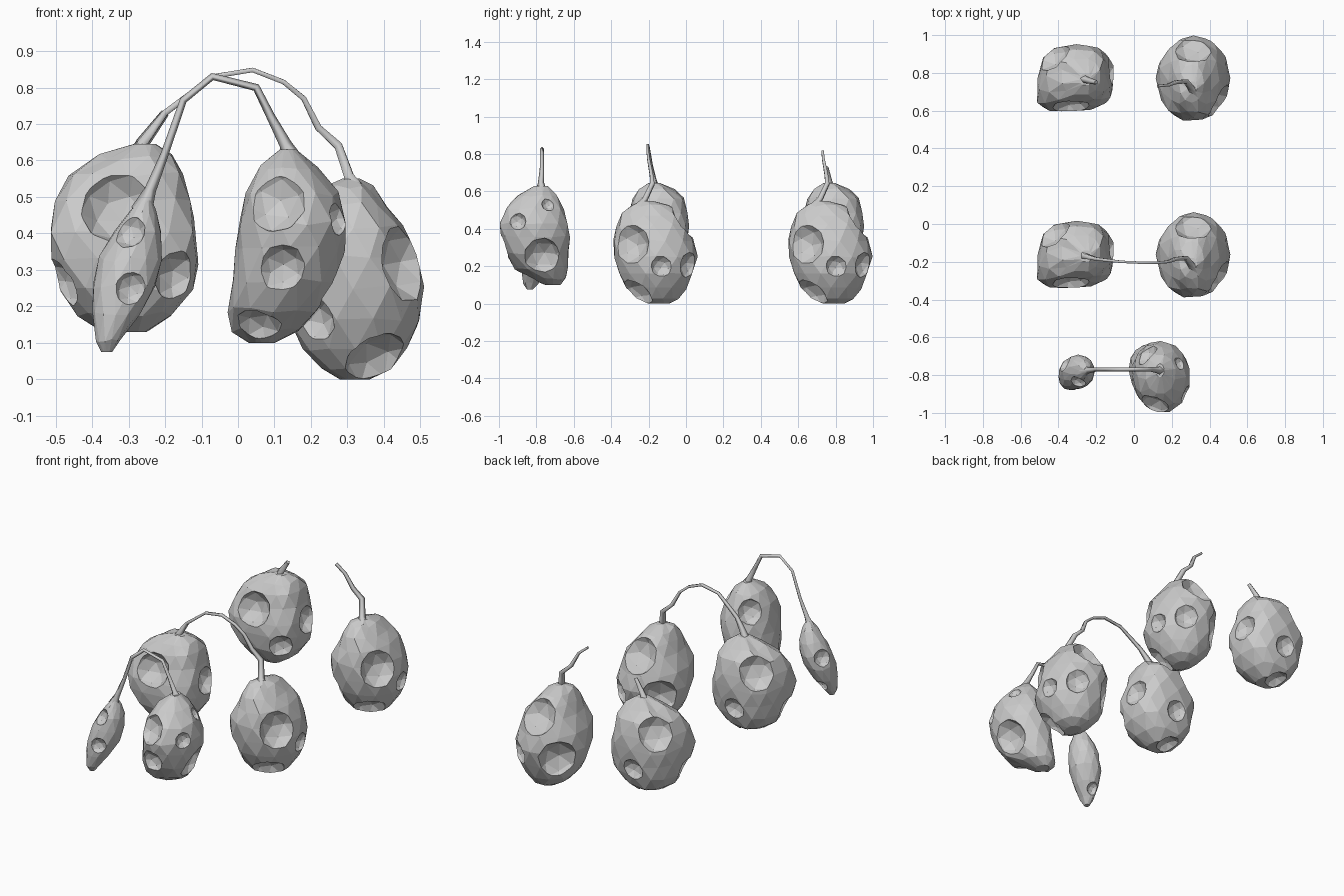
import bpy, bmesh, math, random
from mathutils import Vector, Euler
from mathutils.bvhtree import BVHTree

if "Cube" in bpy.data.objects:
    bpy.data.objects.remove(bpy.data.objects["Cube"])

random.seed(4)
SIDES = 12


def add_object(name, data):
    ob = bpy.data.objects.new(name, data)
    bpy.context.collection.objects.link(ob)
    return ob


def volume(mesh):
    bm = bmesh.new()
    bm.from_mesh(mesh)
    closed = all(len(e.link_faces) == 2 for e in bm.edges)
    v = bm.calc_volume()
    bm.free()
    return v if closed else 0


def scoop(body, loc, out, r):
    """Cut one crater; retry with a nudged cutter if the cut is not clean."""
    before = body.data.copy()
    v0 = volume(before)
    for attempt in range(6):
        cb = bmesh.new()
        bmesh.ops.create_icosphere(cb, subdivisions=2, radius=r * 1.2)
        cm = bpy.data.meshes.new("cutter")
        cb.to_mesh(cm)
        cb.free()
        cutter = add_object("cutter", cm)
        cutter.hide_render = True
        cutter.location = loc + out * r * (0.5 - 0.02 * attempt)
        cutter.rotation_euler = Euler([random.uniform(0, 3) for _ in range(3)])
        mod = body.modifiers.new("dent", 'BOOLEAN')
        mod.operation = 'DIFFERENCE'
        mod.solver = 'EXACT'
        mod.object = cutter
        bpy.context.view_layer.objects.active = body
        bpy.ops.object.modifier_apply(modifier=mod.name)
        bpy.data.objects.remove(cutter)
        # keep faces triangular so that later cuts stay clean
        bm = bmesh.new()
        bm.from_mesh(body.data)
        bmesh.ops.remove_doubles(bm, verts=bm.verts, dist=0.0005)
        bmesh.ops.triangulate(bm, faces=bm.faces)
        bm.to_mesh(body.data)
        bm.free()
        if 0.3 * r ** 3 < v0 - volume(body.data) < 3.5 * r ** 3:
            return
        body.data = before.copy()


def sculpt_fruit(name, sections, dents, square=2.0, bulges=()):
    """Loft rings (z, x0, x1, y0, y1) into a triangulated body, push out bulges
    (centre, radius, offset), then scoop out dents (x, y, z, opening radius)."""
    bm = bmesh.new()
    rings = []
    for k, (z, x0, x1, y0, y1) in enumerate(sections):
        ring = []
        for i in range(SIDES):
            a = 2 * math.pi * (i + 0.5 * k) / SIDES
            c, s = math.cos(a), math.sin(a)
            j = random.uniform(0.98, 1.03)
            ex = math.copysign(abs(c) ** (2 / square), c) * j
            ey = math.copysign(abs(s) ** (2 / square), s) * j
            dz = random.uniform(-0.008, 0.008) if 0 < k < len(sections) - 1 else 0
            co = Vector(((x0 + x1 + (x1 - x0) * ex) / 2,
                         (y0 + y1 + (y1 - y0) * ey) / 2, z + dz))
            for centre, rad, off in bulges:
                w = max(0, 1 - (co - Vector(centre)).length / rad)
                co += Vector(off) * w
            ring.append(bm.verts.new(co))
        rings.append(ring)
    for lo, hi in zip(rings, rings[1:]):
        for i in range(SIDES):
            n = (i + 1) % SIDES
            bm.faces.new((lo[i], lo[n], hi[i]))
            bm.faces.new((lo[n], hi[n], hi[i]))
    bm.faces.new(rings[0])
    bm.faces.new(rings[-1])
    bmesh.ops.triangulate(bm, faces=bm.faces)
    bmesh.ops.recalc_face_normals(bm, faces=bm.faces)
    tree = BVHTree.FromBMesh(bm)
    mesh = bpy.data.meshes.new(name)
    bm.to_mesh(mesh)
    bm.free()
    body = add_object(name, mesh)
    mid = sections[len(sections) // 2]
    for x, y, z, r in dents:
        loc, normal, _, _ = tree.find_nearest(Vector((x, y, z)))
        axis = Vector(((mid[1] + mid[2]) / 2, (mid[3] + mid[4]) / 2, loc.z))
        out = (normal + 0.5 * (loc - axis).normalized()).normalized()
        scoop(body, loc, out, r)
    return body


def stem(name, points):
    """Thin four-sided stalk through (x, y, z, radius) points."""
    cu = bpy.data.curves.new(name, 'CURVE')
    cu.dimensions = '3D'
    cu.bevel_depth = 1.0
    cu.bevel_resolution = 0
    cu.use_fill_caps = True
    sp = cu.splines.new('POLY')
    sp.points.add(len(points) - 1)
    for p, (x, y, z, r) in zip(sp.points, points):
        p.co = (x, y, z, 1)
        p.radius = r
    return add_object(name, cu)


# left fruit of the middle pair
left = sculpt_fruit("left_fruit", [
    (.13, -.37, -.25, -.22, -.10), (.18, -.44, -.18, -.28, -.04),
    (.25, -.48, -.125, -.32, -.01), (.33, -.495, -.105, -.33, .005),
    (.41, -.50, -.11, -.33, .015), (.49, -.49, -.13, -.31, .01),
    (.56, -.46, -.15, -.29, -.01), (.61, -.38, -.18, -.25, -.06),
    (.645, -.285, -.225, -.20, -.14)],
    [(-.33, -.31, .47, .095), (-.48, -.24, .26, .07), (-.17, -.30, .28, .07),
     (-.12, -.13, .39, .075), (-.43, -.05, .52, .11), (-.31, .0, .29, .06),
     (-.34, -.12, .13, .07)], 2.7, [((-.48, -.29, .38), .2, (-.04, -.04, 0))])

# right fruit of the middle pair
right = sculpt_fruit("right_fruit", [
    (.0, .28, .36, -.20, -.09), (.03, .225, .42, -.27, -.04),
    (.08, .18, .465, -.32, .0), (.16, .14, .50, -.36, .04), (.25, .12, .51, -.385, .06),
    (.34, .135, .49, -.39, .045), (.42, .18, .45, -.375, .02),
    (.48, .21, .41, -.345, -.02), (.525, .24, .37, -.29, -.09),
    (.55, .285, .335, -.24, -.18)],
    [(.46, -.29, .32, .105), (.49, -.13, .20, .055), (.42, .01, .21, .07),
     (.20, -.32, .16, .065), (.38, -.26, .04, .10), (.31, -.02, .44, .115),
     (.19, -.02, .21, .115)], 2.1)

# larger fruit of the front pair
sculpt_fruit("front_fruit", [
    (.10, .03, .10, -.75, -.67), (.135, -.02, .17, -.83, -.64),
    (.19, -.03, .225, -.915, -.63), (.27, -.02, .27, -.97, -.625),
    (.36, -.01, .295, -.99, -.625), (.43, .0, .30, -1.0, -.63),
    (.51, .02, .275, -.97, -.65), (.58, .06, .22, -.90, -.69),
    (.63, .115, .16, -.81, -.74)],
    [(.10, -.96, .49, .09), (.12, -.98, .30, .065), (.06, -.84, .14, .07),
     (.28, -.90, .44, .045), (.24, -.74, .53, .035), (.25, -.77, .25, .10),
     (.07, -.69, .50, .07)])

# small slim pod of the front pair
sculpt_fruit("small_pod", [
    (.075, -.375, -.345, -.85, -.82), (.11, -.39, -.32, -.87, -.79),
    (.18, -.40, -.27, -.88, -.74), (.26, -.40, -.225, -.88, -.705),
    (.33, -.38, -.21, -.87, -.69), (.40, -.34, -.21, -.85, -.70),
    (.46, -.30, -.225, -.82, -.725), (.50, -.265, -.24, -.79, -.76)],
    [(-.31, -.86, .42, .045), (-.29, -.88, .25, .045),
     (-.38, -.73, .33, .05), (-.34, -.77, .15, .035)])

# stalk halves of the middle pair; the back pair reuses the lower lengths
right_half = [(.32, -.24, .52, .034), (.305, -.22, .555, .018), (.275, -.18, .64, .016),
              (.22, -.185, .69, .013), (.18, -.20, .77, .010), (.125, -.205, .815, .009)]
arch = [(.04, -.205, .848, .009), (-.07, -.20, .83, .009)]
left_half = [(-.20, -.185, .73, .012), (-.26, -.17, .65, .019), (-.27, -.165, .61, .034)]
stem("middle_stem", right_half + arch + left_half)

# stalk joining the front pair
stem("front_stem", [(.15, -.775, .59, .036), (.13, -.775, .645, .017), (.09, -.77, .72, .012),
                    (.05, -.77, .80, .011), (-.07, -.77, .83, .010), (-.15, -.77, .765, .010),
                    (-.20, -.77, .62, .011), (-.24, -.775, .52, .016), (-.265, -.78, .46, .03)])

# back pair: copies with the stalks broken off
BACK = .935
for src in (left, right):
    add_object("back_" + src.name, src.data).location.y = BACK
stem("back_right_stem", right_half).location.y = BACK
stem("back_left_stem", left_half).location.y = BACK
